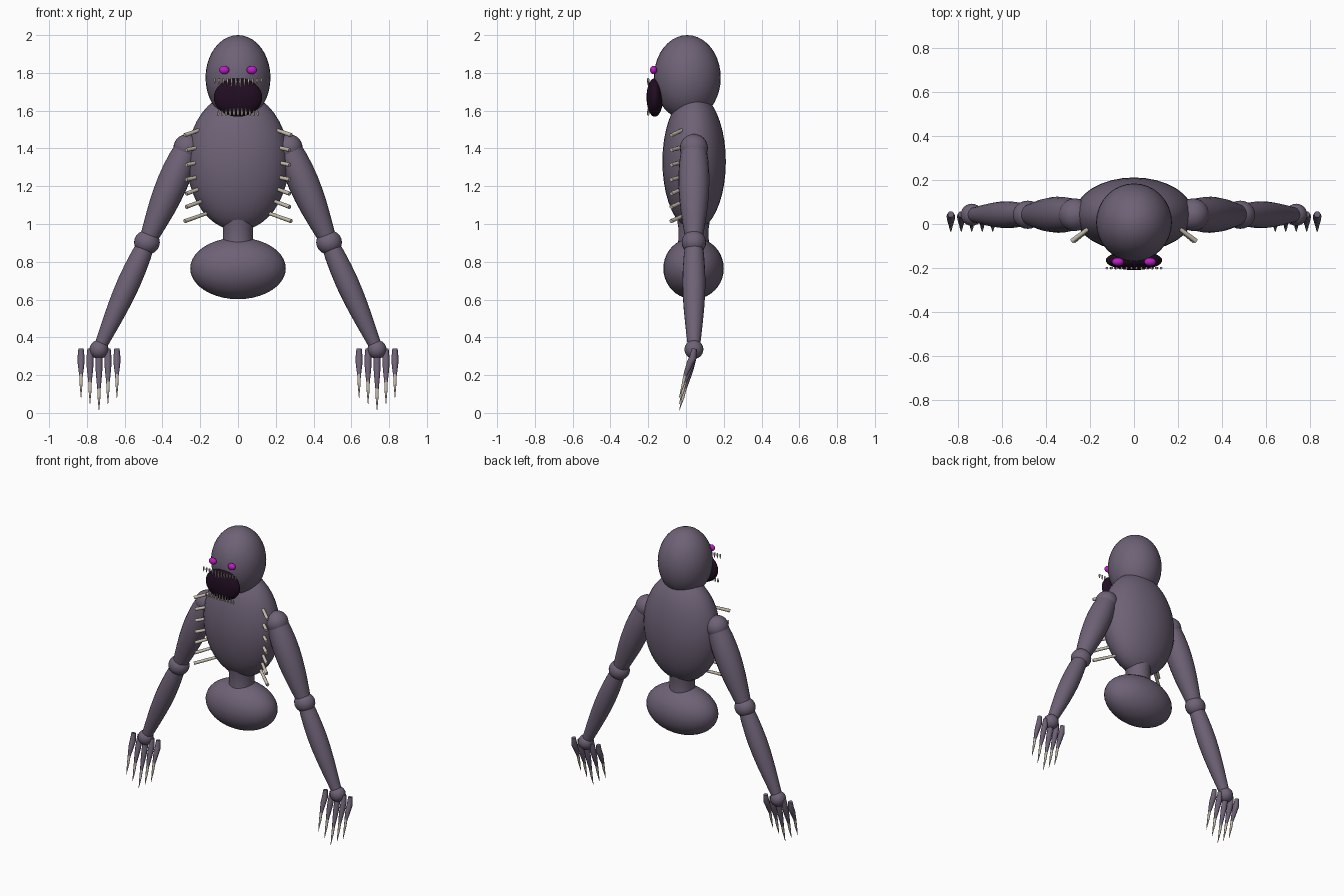
import bpy, bmesh, math
from mathutils import Vector

if "Cube" in bpy.data.objects:
    bpy.data.objects.remove(bpy.data.objects["Cube"])


def material(name, rgb):
    m = bpy.data.materials.new(name)
    m.diffuse_color = (*rgb, 1)
    m.use_nodes = True
    m.node_tree.nodes["Principled BSDF"].inputs["Base Color"].default_value = m.diffuse_color
    return m


SKIN = material("dusky_skin", (0.155, 0.122, 0.18))
BONE = material("bone", (0.55, 0.50, 0.41))
MOUTH = material("dark_mouth", (0.015, 0.004, 0.016))
EYE = material("magenta_eye", (0.50, 0.012, 0.56))


def finish(name, bm, mat):
    bmesh.ops.recalc_face_normals(bm, faces=bm.faces)
    mesh = bpy.data.meshes.new(name)
    bm.to_mesh(mesh)
    bm.free()
    mesh.materials.append(mat)
    ob = bpy.data.objects.new(name, mesh)
    bpy.context.collection.objects.link(ob)
    bpy.ops.object.select_all(action='DESELECT')
    ob.select_set(True)
    bpy.context.view_layer.objects.active = ob
    bpy.ops.object.shade_smooth_by_angle(angle=math.radians(50))
    return ob


def ellipsoid(name, centre, radii, mat, segs=32, rings=20):
    bm = bmesh.new()
    bmesh.ops.create_uvsphere(bm, u_segments=segs, v_segments=rings, radius=1)
    for v in bm.verts:
        v.co = Vector([c + r * k for c, r, k in zip(centre, radii, v.co)])
    return finish(name, bm, mat)


def add_limb(bm, points, radii, sides):
    """Loft round rings of varying radius along a path."""
    pts = [Vector(p) for p in points]
    rings = []
    for i, p in enumerate(pts):
        d = (pts[min(i + 1, len(pts) - 1)] - pts[max(i - 1, 0)]).normalized()
        u = d.cross(Vector((0.0, 1, 0.1))).normalized()
        w = d.cross(u)
        ring = []
        for k in range(sides):
            a = 2 * math.pi * k / sides
            ring.append(bm.verts.new(p + radii[i] * (math.cos(a) * u + math.sin(a) * w)))
        rings.append(ring)
    for a, b in zip(rings, rings[1:]):
        for k in range(sides):
            j = (k + 1) % sides
            bm.faces.new((a[k], a[j], b[j], b[k]))
    bm.faces.new(rings[0])
    bm.faces.new(rings[-1])


def limb(name, points, radii, mat, sides=20):
    bm = bmesh.new()
    add_limb(bm, points, radii, sides)
    return finish(name, bm, mat)


def between(a, b, steps):
    return [Vector(a).lerp(Vector(b), i / (steps - 1)) for i in range(steps)]


# Trunk and head
ellipsoid("head", (0, 0.007, 1.775), (0.172, 0.177, 0.225), SKIN)
ellipsoid("torso", (0, 0.043, 1.33), (0.27, 0.168, 0.365), SKIN)
limb("waist", between((0, 0.04, 1.03), (0, 0.04, 0.87), 4), [0.088, 0.08, 0.08, 0.085], SKIN, 24)
ellipsoid("pelvis", (0, 0.04, 0.765), (0.253, 0.16, 0.163), SKIN)
ellipsoid("mouth", (0, -0.165, 1.67), (0.128, 0.044, 0.102), MOUTH)

# Rows of pointed teeth standing in front of the mouth
for name, count, half, root, length in (("upper_teeth", 12, 0.123, 1.772, -0.048),
                                        ("lower_teeth", 11, 0.105, 1.575, 0.045)):
    bm = bmesh.new()
    for i in range(count):
        x = -half + 2 * half * i / (count - 1)
        size = 1 - 0.35 * abs(x) / half
        tip = root + length * size
        add_limb(bm, [(x, -0.2, root), (x, -0.2, root + (tip - root) * 0.4), (x, -0.2, tip)],
                 [0.005, 0.006, 0.0008], 8)
    finish(name, bm, BONE)

for side, s in (("left", 1), ("right", -1)):
    ellipsoid(side + "_eye", (s * 0.073, -0.172, 1.815), (0.027, 0.019, 0.022), EYE, 20, 12)

    # Rib spikes pushing out through the chest
    bm = bmesh.new()
    for i, z in enumerate((1.47, 1.392, 1.313, 1.235, 1.16, 1.09, 1.015)):
        drop = 0.045 if i in (0, 4, 5, 6) else 0.025
        x = 0.282 if i in (0, 6) else 0.274
        add_limb(bm, [(s * 0.155, 0.018, z + drop), (s * x, -0.078, z)], [0.009, 0.011], 10)
    finish(side + "_ribs", bm, BONE)

    # Arm joints and swelling arm segments
    shoulder, elbow, wrist = (s * 0.268, 0.042, 1.402), (s * 0.482, 0.042, 0.903), (s * 0.736, 0.042, 0.336)
    ellipsoid(side + "_shoulder", shoulder, (0.074,) * 3, SKIN, 24, 16)
    ellipsoid(side + "_elbow", elbow, (0.068, 0.064, 0.064), SKIN, 24, 16)
    ellipsoid(side + "_wrist", wrist, (0.05,) * 3, SKIN, 24, 16)
    limb(side + "_upper_arm", between(shoulder, elbow, 9),
         [0.066, 0.076, 0.081, 0.082, 0.079, 0.073, 0.064, 0.054, 0.043], SKIN)
    limb(side + "_forearm", between(elbow, wrist, 9),
         [0.045, 0.054, 0.059, 0.061, 0.059, 0.054, 0.047, 0.039, 0.031], SKIN)

    # Fingers curving forward, each ending in a claw
    fingers, claws = bmesh.new(), bmesh.new()
    for k in range(-2, 3):
        x = s * 0.736 + k * 0.0475
        tip = 0.012 + 0.034 * abs(k)
        base = tip + 0.115
        mid = (0.335 + base) / 2
        add_limb(fingers, [(x, 0.044, 0.34), (x, 0.036, 0.29), (x, 0.022, mid),
                           (x, 0.008, (mid + base) / 2), (x, -0.006, base)],
                 [0.014, 0.019, 0.018, 0.014, 0.009], 12)
        add_limb(claws, [(x, -0.004, base + 0.008), (x, -0.016, base - 0.045), (x, -0.036, tip)],
                 [0.0095, 0.0075, 0.001], 10)
    finish(side + "_fingers", fingers, SKIN)
    finish(side + "_claws", claws, BONE)
